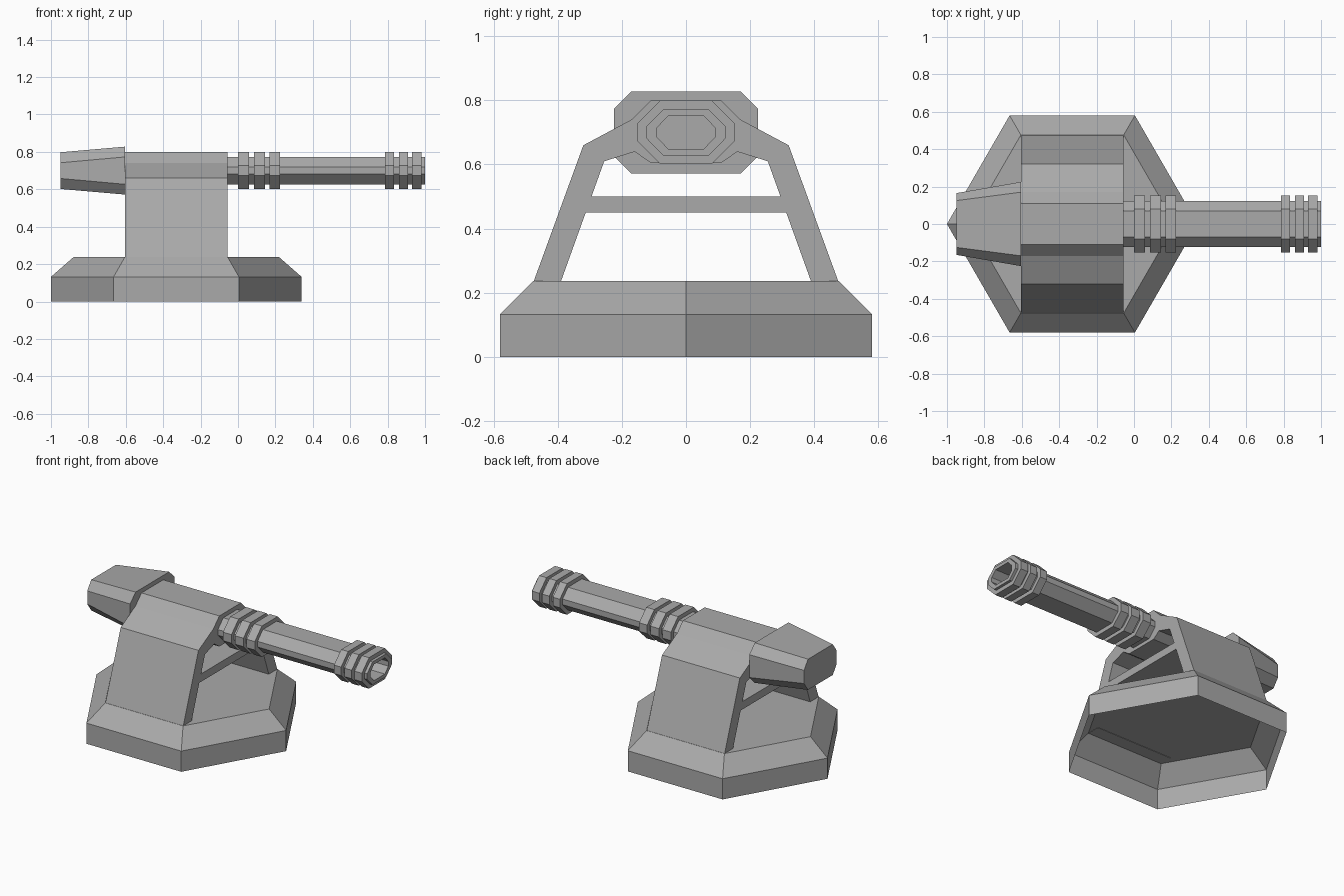
import bpy, bmesh, math

cube = bpy.data.objects.get("Cube")
if cube:
    bpy.data.objects.remove(cube, do_unlink=True)

GREY = (0.4, 0.4, 0.4)
metal = bpy.data.materials.new("grey metal")
metal.use_nodes = True
metal.diffuse_color = (*GREY, 1)
metal.node_tree.nodes["Principled BSDF"].inputs["Base Color"].default_value = (*GREY, 1)

AXIS_Z = 0.70          # height of the barrel axis
BODY = (-0.605, -0.055)  # arch extent along x


def loft(name, rings, cap_start=True, cap_end=True, outward=True):
    """Bridge a series of equal-length point loops into a flat-shaded object."""
    bm = bmesh.new()
    loops = [[bm.verts.new(p) for p in ring] for ring in rings]
    for a, b in zip(loops, loops[1:]):
        for i in range(len(a)):
            j = (i + 1) % len(a)
            bm.faces.new((a[i], a[j], b[j], b[i]))
    if cap_start:
        bm.faces.new(loops[0][::-1])
    if cap_end:
        bm.faces.new(loops[-1])
    if outward:
        bmesh.ops.recalc_face_normals(bm, faces=bm.faces)
    mesh = bpy.data.meshes.new(name)
    bm.to_mesh(mesh)
    bm.free()
    mesh.materials.append(metal)
    obj = bpy.data.objects.new(name, mesh)
    bpy.context.collection.objects.link(obj)
    return obj


def octagon(x, half_y, half_z, flat_y, flat_z):
    """Chamfered rectangle in the y-z plane, centred on the barrel axis."""
    quarter = [(half_y, flat_z), (flat_y, half_z)]
    right = [(y, -z) for y, z in quarter[::-1]] + quarter
    pts = right + [(-y, -z) for y, z in right]
    return [(x, y, AXIS_Z + z) for y, z in pts]


def hexagon(radius, z):
    return [(-0.33 + radius * math.cos(math.radians(60 * i)),
             radius * math.sin(math.radians(60 * i)), z) for i in range(6)]


def extrude_x(name, profile):
    return loft(name, [[(x, y, z) for y, z in profile] for x in BODY])


# Hollow base, open underneath
loft("base", [hexagon(0.67, 0), hexagon(0.67, 0.132), hexagon(0.55, 0.237)],
     cap_start=False, outward=False)

# Arched body: mirrored half profile, outside going up and inside coming down
outer = [(0.475, 0.235), (0.32, 0.66), (0.17, 0.74), (0.11, 0.80)]
inner = [(0.11, 0.605), (0.16, 0.64), (0.255, 0.61), (0.39, 0.235)]
left = [(-y, z) for y, z in outer]
right = [(y, z) for y, z in outer[::-1]]
under = [(y, z) for y, z in inner[::-1]] + [(-y, z) for y, z in inner]
extrude_x("arch", left + right + under)

# Brace between the legs
extrude_x("cross_brace", [(-0.315, 0.45), (0.315, 0.45), (0.295, 0.50), (-0.295, 0.50)])

# Tapered rear housing
loft("rear_housing", [octagon(-0.95, 0.165, 0.098, 0.125, 0.042),
                      octagon(BODY[0], 0.225, 0.128, 0.17, 0.073)])

# Barrel with a recessed bore
tube = (0.124, 0.073, 0.07, 0.018)
bore = (0.09, 0.052, 0.055, 0.015)
loft("barrel", [octagon(BODY[1] - 0.01, *tube), octagon(1.0, *tube),
                octagon(1.0, *bore), octagon(0.75, *bore)])

# Raised rings near the body and at the muzzle
for i, (x0, x1) in enumerate([(0.0, 0.06), (0.085, 0.145), (0.168, 0.225),
                              (0.785, 0.835), (0.86, 0.91), (0.93, 0.982)]):
    ring = (0.152, 0.099, 0.08, 0.027)
    hole = (0.12, 0.07, 0.068, 0.017)
    loft(f"barrel_ring_{i + 1}", [octagon(x0, *hole), octagon(x0, *ring),
                                  octagon(x1, *ring), octagon(x1, *hole)],
         cap_start=False, cap_end=False)
